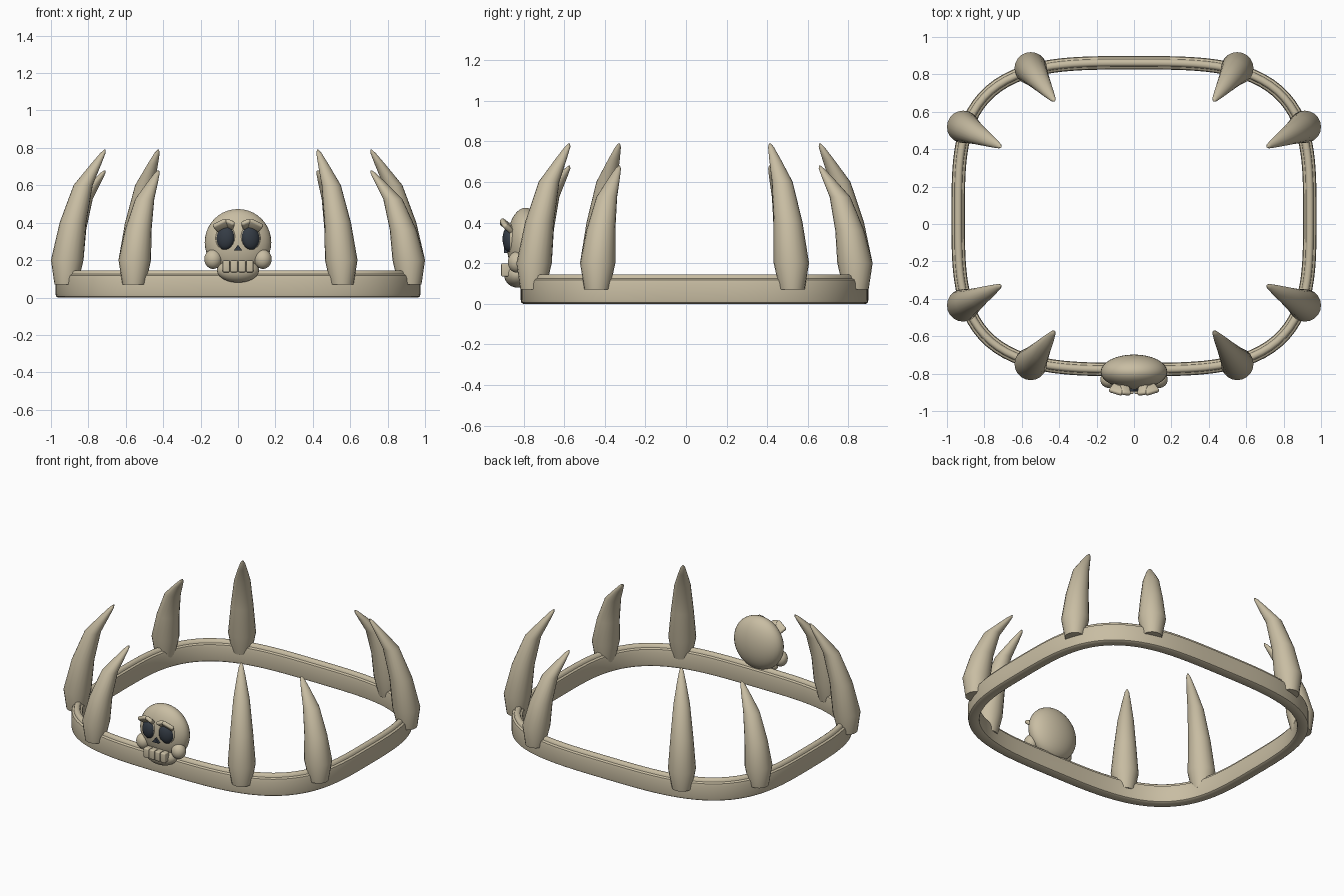
import bpy, bmesh, math
from mathutils import Vector, Matrix

if "Cube" in bpy.data.objects:
    bpy.data.objects.remove(bpy.data.objects["Cube"])


def material(name, col):
    m = bpy.data.materials.new(name)
    m.diffuse_color = (*col, 1)
    m.use_nodes = True
    m.node_tree.nodes["Principled BSDF"].inputs["Base Color"].default_value = m.diffuse_color
    return m


BONE = material("bone", (0.58, 0.51, 0.365))
DARK = material("dark_socket", (0.035, 0.045, 0.06))


def finish(name, bm, mat=BONE, angle=40):
    bmesh.ops.recalc_face_normals(bm, faces=bm.faces)
    me = bpy.data.meshes.new(name)
    bm.to_mesh(me)
    bm.free()
    me.materials.append(mat)
    ob = bpy.data.objects.new(name, me)
    bpy.context.collection.objects.link(ob)
    bpy.ops.object.select_all(action='DESELECT')
    ob.select_set(True)
    bpy.context.view_layer.objects.active = ob
    bpy.ops.object.shade_smooth_by_angle(angle=math.radians(angle))
    return ob


def loft(bm, rings, closed=False):
    rows = [[bm.verts.new(p) for p in r] for r in rings]
    n = len(rows[0])
    for i in range(len(rows) if closed else len(rows) - 1):
        a, b = rows[i], rows[(i + 1) % len(rows)]
        for j in range(n):
            k = (j + 1) % n
            bm.faces.new((a[j], a[k], b[k], b[j]))
    if not closed:
        bm.faces.new(rows[0])
        bm.faces.new(rows[-1])


def ellipsoid(name, loc, size, mat=BONE, rot=None):
    bm = bmesh.new()
    bmesh.ops.create_uvsphere(bm, u_segments=32, v_segments=20, radius=1)
    m = Matrix.Translation(loc) @ (rot or Matrix()) @ Matrix.Diagonal((*size, 1))
    bmesh.ops.transform(bm, matrix=m, verts=bm.verts)
    return finish(name, bm, mat)


def block(name, loc, size, bevel, rot=None):
    bm = bmesh.new()
    bmesh.ops.create_cube(bm, size=1)
    bmesh.ops.scale(bm, vec=size, verts=bm.verts)
    bmesh.ops.bevel(bm, geom=bm.edges[:], offset=bevel, segments=3, profile=0.5, affect='EDGES')
    bmesh.ops.transform(bm, matrix=Matrix.Translation(loc) @ (rot or Matrix()), verts=bm.verts)
    return finish(name, bm)


# Crown band: rounded-square path with a moulded section and a bead on top
CY, A, B, N = 0.042, 0.94, 0.82, 3.4


def path(t):
    c, s = math.cos(t), math.sin(t)
    r = (abs(c) ** N + abs(s) ** N) ** (-1 / N)
    return Vector((A * c * r, CY + B * s * r, 0))


profile = [(-.024, 0), (.024, 0), (.033, .006), (.036, .02), (.036, .1), (.032, .118), (.02, .125),
           (.016, .138), (.008, .144), (-.008, .144), (-.016, .138), (-.02, .125),
           (-.032, .118), (-.036, .1), (-.036, .02), (-.033, .006)]
rings = []
for i in range(128):
    t = math.tau * i / 128
    tan = (path(t + .01) - path(t - .01)).normalized()
    nor = Vector((tan.y, -tan.x, 0))
    rings.append([path(t) + nor * o + Vector((0, 0, z)) for o, z in profile])
bm = bmesh.new()
loft(bm, rings, closed=True)
finish("crown_band", bm)


# Horns: eight curved spikes, alternately tall and short
def horn(name, base, tip, top):
    base, tip = Vector(base), Vector(tip)
    h = top - 0.2
    stations = [(.07, -.03, .062), (.2, 0, .087), (.2 + h * .34, .15, .071),
                (.2 + h * .68, .42, .051), (.2 + h * .87, .76, .028),
                (.2 + h * .97, .94, .014), (top, .99, .004)]
    bm = bmesh.new()
    loft(bm, [[(*(base.lerp(tip, f) + r * Vector((math.cos(math.tau * k / 20),
                                                 math.sin(math.tau * k / 20)))), z)
               for k in range(20)] for z, f, r in stations])
    finish(name, bm, angle=60)


for sx in (-1, 1):
    for sy in (-1, 1):
        end_tall = sx * sy < 0
        horn("end_horn", (sx * .552, CY + sy * .79), (sx * .425, CY + sy * .615),
             .79 if end_tall else .68)
        horn("side_horn", (sx * .913, CY + sy * .477), (sx * .71, CY + sy * .37),
             .68 if end_tall else .79)

# Skull: cranium, jaw and teeth
ellipsoid("cranium", (0, -.79, .295), (.178, .092, .178))
ellipsoid("jaw", (0, -.83, .145), (.112, .066, .065))
for i in range(4):
    block("tooth", (-.063 + i * .042, -.885, .167), (.038, .05, .065), .007)

# Nose hole
bm = bmesh.new()
loft(bm, [[(-.024, y, .25), (.024, y, .25), (0, y, .282)] for y in (-.896, -.85)])
finish("nose_hole", bm, DARK)

# Cheeks, eye sockets with bone rims, and tilted two-part brows on both sides
for s in (-1, 1):
    ellipsoid("cheek", (s * .133, -.832, .205), (.047, .045, .052))
    turn = Matrix.Rotation(s * .25, 4, 'Z') @ Matrix.Rotation(s * -.1, 4, 'Y')
    ellipsoid("eye_rim", (s * .067, -.86, .318), (.055, .03, .068), BONE, turn)
    ellipsoid("eye_socket", (s * .067, -.872, .318), (.048, .03, .062), DARK, turn)
    tilt = Matrix.Rotation(-.7, 4, 'X')
    block("outer_brow", (s * .088, -.884, .384), (.08, .062, .026), .011,
          Matrix.Rotation(s * .3, 4, 'Z') @ Matrix.Rotation(s * .45, 4, 'Y') @ tilt)
    block("inner_brow", (s * .046, -.888, .39), (.052, .062, .026), .011,
          Matrix.Rotation(s * .1, 4, 'Z') @ Matrix.Rotation(s * -.4, 4, 'Y') @ tilt)
